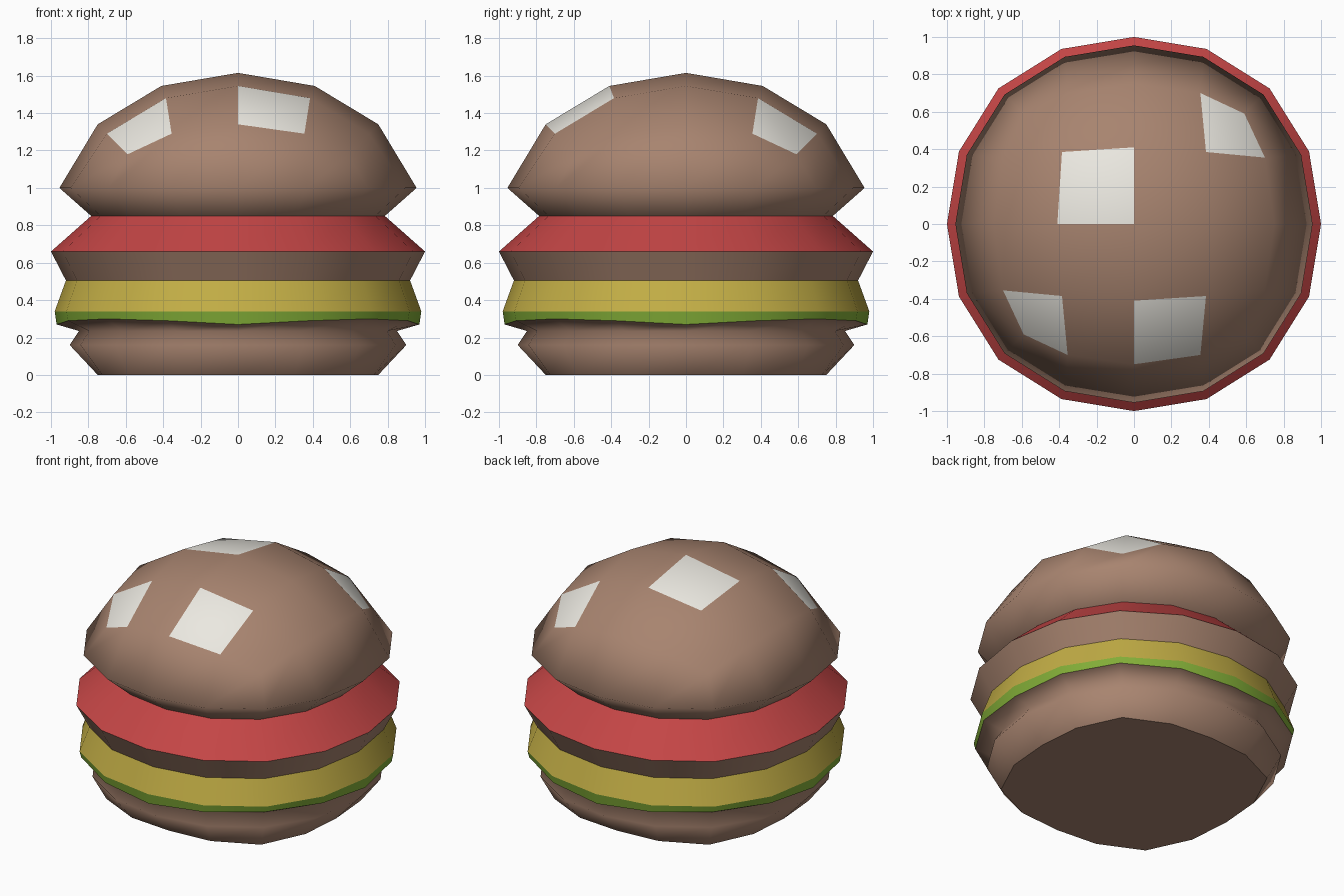
import bpy, bmesh, math

if "Cube" in bpy.data.objects:
    bpy.data.objects.remove(bpy.data.objects["Cube"])


def material(name, color):
    m = bpy.data.materials.new(name)
    m.diffuse_color = (*color, 1)
    m.use_nodes = True
    m.node_tree.nodes["Principled BSDF"].inputs["Base Color"].default_value = m.diffuse_color
    return m


BUN = material("bun_brown", (0.39, 0.23, 0.16))
SEED = material("seed_white", (0.83, 0.81, 0.75))
RED = material("tomato_red", (0.55, 0.06, 0.06))
YELLOW = material("cheese_yellow", (0.54, 0.42, 0.06))
GREEN = material("lettuce_green", (0.23, 0.43, 0.04))

ROUND = (1, 1.013, 1.025)    # radius factors: axis, between, diagonal
SQUARISH = (1, 1.047, 1.112)
FLAT = (0, 0, 0)
WAVE = (0, 0.02, 0.03)       # height offsets at the same directions


def ring(bm, r, z, shape=ROUND, lift=FLAT):
    verts = []
    for k in range(16):
        n = min(k % 4, 4 - k % 4)
        a = k * math.pi / 8
        verts.append(bm.verts.new((r * shape[n] * math.cos(a),
                                   r * shape[n] * math.sin(a), z + lift[n])))
    return verts


def bridge(bm, low, high):
    for k in range(16):
        n = (k + 1) % 16
        bm.faces.new((low[k], low[n], high[n], high[k])).smooth = True


def finish(bm, name, *mats):
    me = bpy.data.meshes.new(name)
    bm.to_mesh(me)
    bm.free()
    for m in mats:
        me.materials.append(m)
    ob = bpy.data.objects.new(name, me)
    bpy.context.collection.objects.link(ob)


def layer(name, mat, profile, cap=False):
    bm = bmesh.new()
    rings = [ring(bm, *p) for p in profile]
    for low, high in zip(rings, rings[1:]):
        bridge(bm, low, high)
    if cap:
        bm.faces.new(rings[0][::-1]).smooth = False
    finish(bm, name, mat)


# Stacked layers, each starting where the one below ends
layer("bottom_bun", BUN, [(0.75, 0, SQUARISH), (0.9, 0.16), (0.85, 0.235),
                          (0.97, 0.27, ROUND, WAVE)], cap=True)
layer("lettuce", GREEN, [(0.97, 0.27, ROUND, WAVE), (0.98, 0.34)])
layer("cheese", YELLOW, [(0.98, 0.34), (0.92, 0.505)])
layer("patty", BUN, [(0.92, 0.505), (1.0, 0.66)])
layer("tomato", RED, [(1.0, 0.66), (0.785, 0.85)])

# Top bun: a 4 x 4 domed grid joined to the rim, some cells coloured as seeds
DOME = {(0, 0): (0, 0, 1.615), (1, 0): (0.41, 0, 1.545),
        (1, 1): (0.385, 0.385, 1.48), (2, 0): (0.75, 0, 1.34),
        (2, 1): (0.70, 0.355, 1.29), (2, 2): (0.59, 0.59, 1.18)}
SEED_CELLS = {(-1, 0), (1, 1), (-2, -2), (0, -2)}


def dome_point(i, j):
    a, b = abs(i), abs(j)
    x, y, z = DOME[max(a, b), min(a, b)]
    if b > a:
        x, y = y, x
    return math.copysign(x, i), math.copysign(y, j), z


bm = bmesh.new()
crease, rim = ring(bm, 0.785, 0.85), ring(bm, 0.955, 1.0)
grid = {(i, j): bm.verts.new(dome_point(i, j))
        for i in range(-2, 3) for j in range(-2, 3)}
border = sorted((c for c in grid if max(abs(c[0]), abs(c[1])) == 2),
                key=lambda c: math.atan2(c[1], c[0]) % math.tau)
bridge(bm, crease, rim)
bridge(bm, rim, [grid[c] for c in border])
for i in range(-2, 2):
    for j in range(-2, 2):
        f = bm.faces.new((grid[i, j], grid[i + 1, j],
                          grid[i + 1, j + 1], grid[i, j + 1]))
        f.smooth = True
        f.material_index = int((i, j) in SEED_CELLS)
finish(bm, "top_bun", BUN, SEED)
